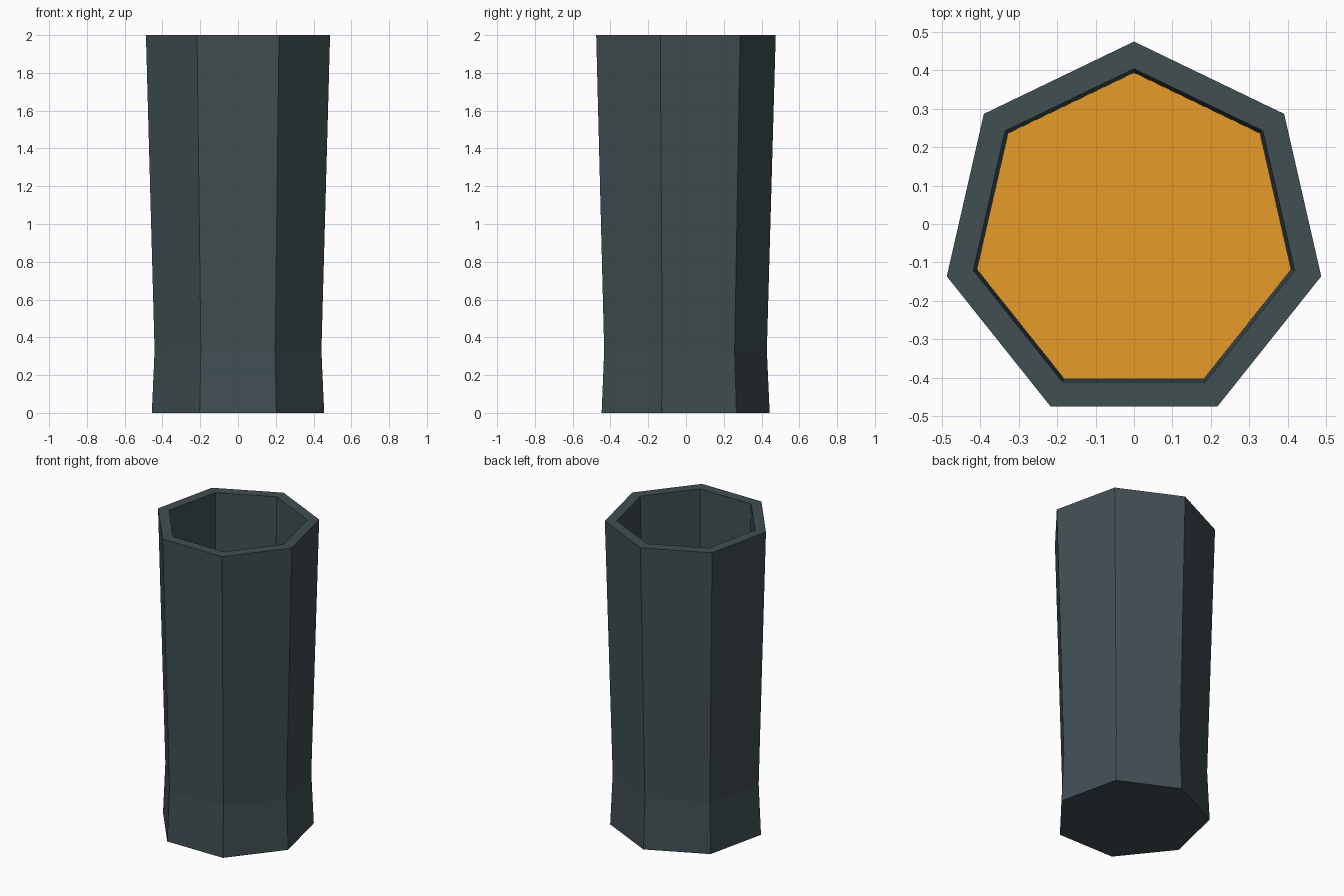
import bpy, bmesh
from math import sin, cos, tau

cube = bpy.data.objects.get("Cube")
if cube:
    bpy.data.objects.remove(cube)

SIDES = 7
CENTRE_Y = -0.025


def material(name, rgb):
    m = bpy.data.materials.new(name)
    m.use_nodes = True
    m.diffuse_color = (*rgb, 1)
    m.node_tree.nodes["Principled BSDF"].inputs["Base Color"].default_value = (*rgb, 1)
    return m


def ring(bm, radius, z):
    """Seven-sided ring with one corner pointing to the back."""
    return [bm.verts.new((radius * sin(-tau * i / SIDES),
                          radius * cos(tau * i / SIDES) + CENTRE_Y, z))
            for i in range(SIDES)]


def build(name, profile, mat, close_start=False, close_end=False):
    """Join the rings of a (radius, height) profile into flat faces."""
    bm = bmesh.new()
    rings = [ring(bm, r, z) for r, z in profile]
    for a, b in zip(rings, rings[1:]):
        for i in range(SIDES):
            j = (i + 1) % SIDES
            bm.faces.new((a[i], a[j], b[j], b[i]))
    if close_start:
        bm.faces.new(rings[0][::-1])
    if close_end:
        bm.faces.new(rings[-1])
    mesh = bpy.data.meshes.new(name)
    bm.to_mesh(mesh)
    bm.free()
    mesh.materials.append(mat)
    obj = bpy.data.objects.new(name, mesh)
    bpy.context.collection.objects.link(obj)
    return obj


slate = material("dark slate", (0.052, 0.077, 0.085))
amber = material("amber", (0.79, 0.325, 0.022))

# Base, waist, flared rim, then down the inner wall
build("cup_body", [(0.468, 0), (0.453, 0.33), (0.50, 2), (0.429, 2), (0.419, 1.56)],
      slate, close_start=True)

# Surface of the drink, closing the inner wall
build("drink_surface", [(0.419, 1.56)], amber, close_end=True)
